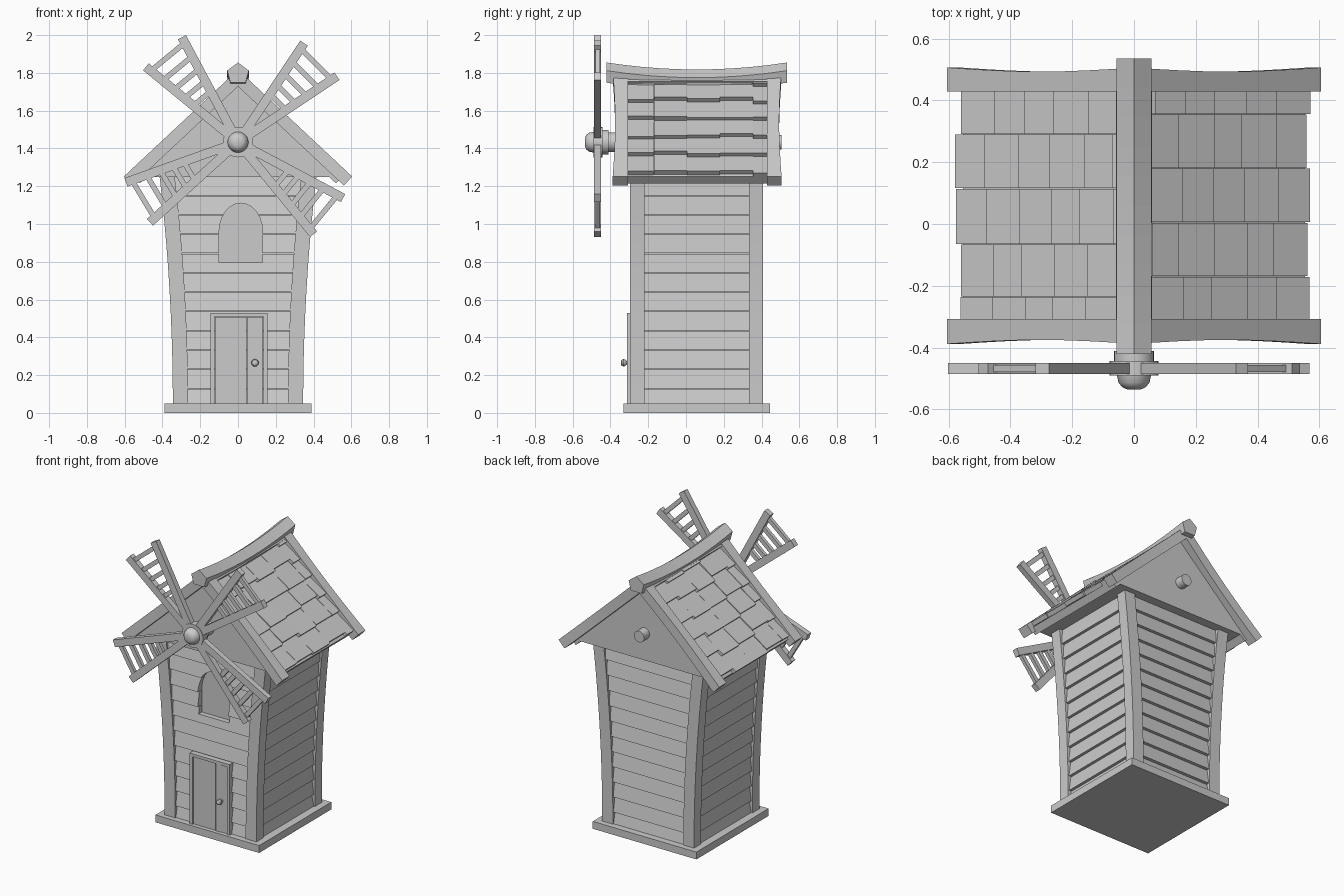
import bpy, bmesh, math, random
from mathutils import Vector

if "Cube" in bpy.data.objects:
    bpy.data.objects.remove(bpy.data.objects["Cube"])

random.seed(4)


def loft(name, groups, smooth=False):
    """Each group is a list of rings, bridged in order and capped at both ends."""
    bm = bmesh.new()
    for rings in groups:
        vs = [[bm.verts.new(p) for p in ring] for ring in rings]
        n = len(vs[0])
        for a, b in zip(vs, vs[1:]):
            for i in range(n):
                j = (i + 1) % n
                bm.faces.new((a[i], a[j], b[j], b[i]))
        bm.faces.new(vs[0])
        bm.faces.new(vs[-1])
    bmesh.ops.recalc_face_normals(bm, faces=bm.faces)
    me = bpy.data.meshes.new(name)
    bm.to_mesh(me)
    bm.free()
    ob = bpy.data.objects.new(name, me)
    bpy.context.collection.objects.link(ob)
    if smooth:
        bpy.ops.object.select_all(action='DESELECT')
        ob.select_set(True)
        bpy.context.view_layer.objects.active = ob
        bpy.ops.object.shade_smooth_by_angle(angle=math.radians(35))
    return ob


def rect(x0, x1, y0, y1, z):
    return [(x0, y0, z), (x1, y0, z), (x1, y1, z), (x0, y1, z)]


def box(x0, x1, y0, y1, z0, z1):
    return [rect(x0, x1, y0, y1, z0), rect(x0, x1, y0, y1, z1)]


def prism(profile, y0, y1):
    return [[(x, y, z) for x, z in profile] for y in (y0, y1)]


def lathe(profile, cx, cz, n=24):
    """Rings around the y axis from (y, radius) pairs."""
    return [[(cx + r * math.cos(2 * math.pi * i / n), y, cz + r * math.sin(2 * math.pi * i / n))
             for i in range(n)] for y, r in profile]


def half(z):
    """Flared half width of the tower."""
    return 0.345 + 0.07 * (max(z - 0.05, 0) / 1.2) ** 2


# Base and tower core
loft("base_plate", [box(-.39, .39, -.33, .445, 0, .05)])
levels = [.04 + 1.22 * i / 10 for i in range(11)]
loft("tower_core", [[rect(-half(z) + .05, half(z) - .05, -.245, .355, z) for z in levels]])

# Curved corner posts
posts = []
for s in (-1, 1):
    for y0, y1 in ((-.296, -.22), (.333, .407)):
        posts.append([rect(s * (half(z) - .08), s * half(z), y0, y1, z) for z in levels])
loft("corner_posts", posts)

# Lapped wall boards
edges = [.045] + [.13 + .1022 * i for i in range(12)]
front, back, sides = [], [], []
for z0, z1 in zip(edges, edges[1:]):
    z1 -= .003
    w0, w1 = half(z0) - .05, half(z1) - .05
    front.append([rect(-w0, w0, -.29, -.235, z0), rect(-w1, w1, -.272, -.235, z1)])
    back.append([rect(-w0, w0, .345, .401, z0), rect(-w1, w1, .345, .383, z1)])
    for s in (-1, 1):
        sides.append([rect(s * (w0 - .02), s * (w0 + .042), -.23, .343, z0),
                      rect(s * (w1 - .02), s * (w1 + .026), -.23, .343, z1)])
front_wall = loft("front_boards", front)
loft("back_boards", back)
loft("side_boards", sides)

# Arched window recess
arch = [(-.1, .795), (.13, .795)] + [
    (.015 + .115 * math.cos(math.pi * i / 12), .96 + .15 * math.sin(math.pi * i / 12)) for i in range(13)]
cutter = loft("window_cutter", [prism(arch, -.4, -.243)])
cutter.hide_render = True
cutter.hide_viewport = False
cutter.display_type = 'WIRE'
mod = front_wall.modifiers.new("window", 'BOOLEAN')
mod.operation = 'DIFFERENCE'
mod.solver = 'EXACT'
mod.object = cutter

# Door with frame and knob
loft("door_frame", [box(-.145, -.124, -.312, -.24, .05, .51), box(.134, .155, -.312, -.24, .05, .51),
                    box(-.145, .155, -.312, -.24, .51, .53)])
loft("door_planks", [box(-.122, .044, -.302, -.24, .05, .508), box(.048, .132, -.302, -.24, .05, .508)])
loft("door_strip", [box(.048, .085, -.306, -.24, .05, .508)])
loft("door_knob", [lathe([(-.345, .008), (-.34, .016), (-.33, .02), (-.32, .016), (-.315, .01), (-.3, .01)],
                         .09, .265, 12)], True)

# Roof: slope coordinates t (down the slope), y, h (height above the slope)
A = math.radians(43.1)


def slope(s, t, y, h):
    return Vector((s * (t * math.cos(A) + h * math.sin(A)), y,
                   1.817 - t * math.sin(A) + h * math.cos(A)))


loft("gable_block", [prism([(-.53, 1.25), (.53, 1.25), (0, 1.748)], -.33, .445)])

slabs, barges, tiles = [], [], []
columns = {-1: [-.312, -.235, -.065, .115, .29, .432], 1: [-.312, -.17, .005, .18, .355, .432]}
for s in (-1, 1):
    slabs.append([[slope(s, t, y, h) for y, h in ((-.33, -.085), (.445, -.085), (.445, -.035), (-.33, -.035))]
                  for t in (.0, .79)])
    # Slightly bowed end boards
    for inner, outer, d in ((-.308, -.388, 1), (.428, .506, -1)):
        rings = []
        for i in range(9):
            o = outer + d * .013 * math.sin(math.pi * i / 8)
            rings.append([slope(s, .828 * i / 8, y, h)
                          for y, h in ((inner, -.065), (o, -.065), (o, 0), (inner, 0))])
        barges.append(rings)
    # Overlapping shingles in staggered columns
    for k, (y0, y1) in enumerate(zip(columns[s], columns[s][1:])):
        end = random.uniform(.77, .8)
        for r in range(6):
            t1 = end - r * .14 + (random.uniform(-.012, .012) if r else 0)
            t0 = max(t1 - .17, .02)
            lift = random.uniform(-.003, .003)
            if t1 < .06:
                continue
            tiles.append([[slope(s, t, y, h) for y, h in
                           ((y0 + .001, top - .028), (y1 - .001, top - .028), (y1 - .001, top), (y0 + .001, top))]
                          for t, top in ((t0, -.034), (t1, -.006 + lift))])
loft("roof_slabs", slabs)
loft("roof_end_boards", barges)
loft("roof_shingles", tiles)

# Sagging ridge beam
ridge = []
for i in range(11):
    y = -.42 + .955 * i / 10
    dz = -.037 * (1 - ((i - 5) / 5) ** 2)
    ridge.append([(x, y, z + dz) for x, z in
                  ((0, 1.855), (.057, 1.812), (.04, 1.748), (-.04, 1.748), (-.057, 1.812))])
loft("ridge_beam", [ridge])

# Axle and hub
HZ = 1.433
loft("axle", [lathe([(-.45, .052), (-.3, .052), (-.3, .038), (.505, .038)], 0, HZ)], True)
loft("sail_hub", [lathe([(-.535, .022), (-.528, .038), (-.513, .05), (-.49, .055), (-.49, .08), (-.443, .08),
                         (-.443, .065), (-.41, .065)], 0, HZ)], True)


def bar(angle, r0, r1, offset0, offset1, y0, y1):
    """Bar in the sail plane given by radial and sideways ranges."""
    c, n = math.cos(angle), math.sin(angle)
    return prism([(r * c - o * n, HZ + r * n + o * c) for r, o in
                  ((r0, offset0), (r1, offset0), (r1, offset1), (r0, offset1))], y0, y1)


# Four ladder sails
spread = math.radians(11.3)
for idx, deg in enumerate((45, 129.4, 211, 320.7)):
    a = math.radians(deg)
    parts = [bar(a + q * spread, .04, .63, -.024, .024, -.486, -.449) for q in (-1, 1)]
    for r in (.585, .505, .43, .36, .3):
        w = r * math.tan(spread)
        parts.append(bar(a, r - .014, r + .014, -w, w, -.479, -.456))
    loft("sail_%d" % (idx + 1), parts)
